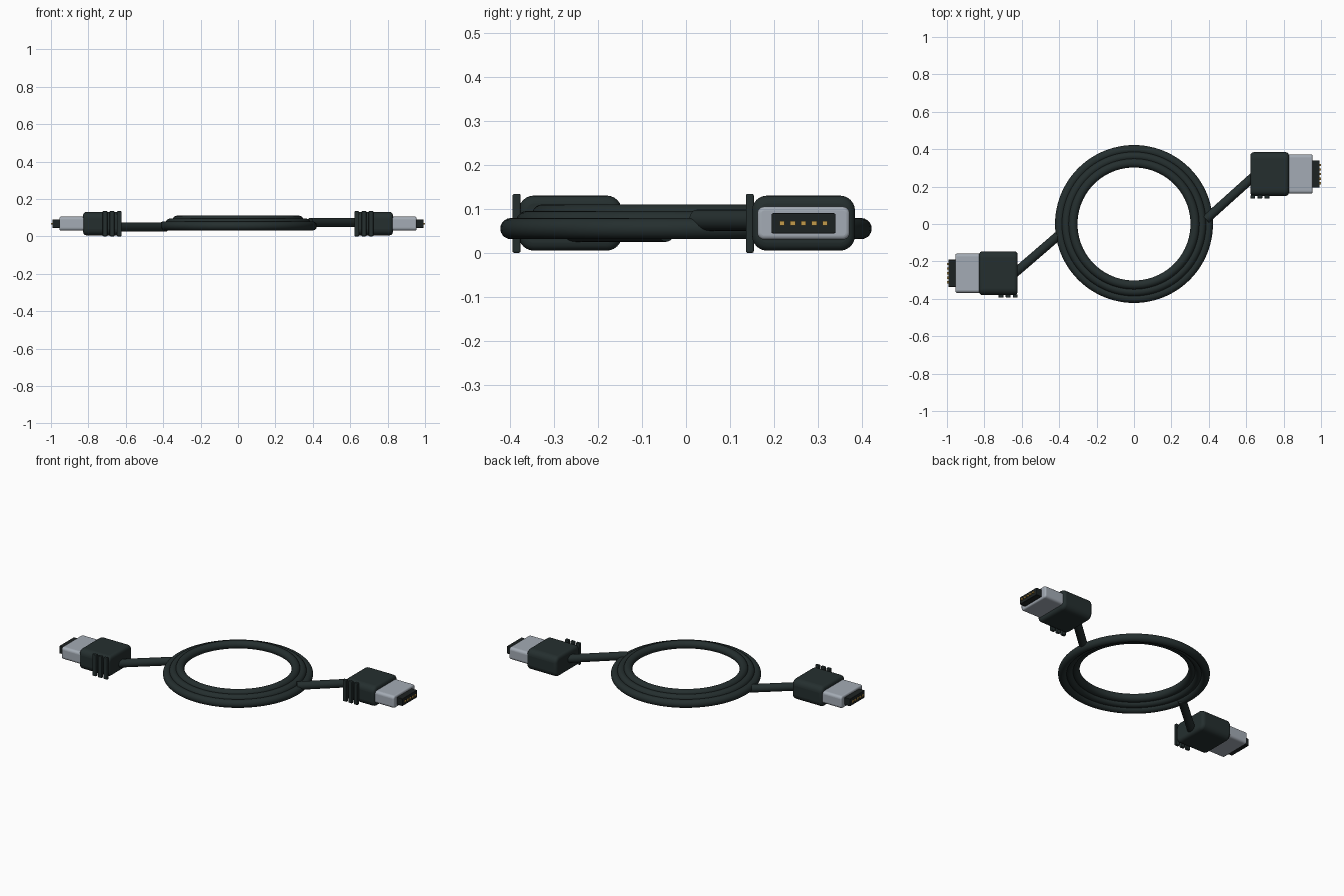
import bpy, math
from mathutils import Vector

cube = bpy.data.objects.get("Cube")
if cube:
    bpy.data.objects.remove(cube, do_unlink=True)


def material(name, rgb):
    m = bpy.data.materials.new(name)
    m.use_nodes = True
    m.diffuse_color = (*rgb, 1)
    m.node_tree.nodes["Principled BSDF"].inputs["Base Color"].default_value = (*rgb, 1)
    return m


RUBBER = material("dark rubber", (0.018, 0.028, 0.028))
SILVER = material("silver metal", (0.37, 0.41, 0.46))
PLASTIC = material("black plastic", (0.012, 0.016, 0.016))
GOLD = material("gold contact", (0.55, 0.33, 0.07))


def finish(obj, name, mat):
    obj.name = name
    obj.data.materials.append(mat)
    bpy.ops.object.shade_smooth_by_angle(angle=math.radians(40))


def box(name, lo, hi, mat, long_bevel=0.0, end_bevel=0.0):
    """Box along x: long_bevel rounds the cross-section, end_bevel the end rims."""
    lo, hi = Vector(lo), Vector(hi)
    bpy.ops.mesh.primitive_cube_add(size=1, location=(lo + hi) / 2)
    obj = bpy.context.object
    obj.scale = [abs(c) for c in hi - lo]
    bpy.ops.object.transform_apply(location=False, rotation=False, scale=True)
    if long_bevel:
        weights = obj.data.attributes.new("bevel_weight_edge", "FLOAT", "EDGE")
        for e in obj.data.edges:
            a, b = (obj.data.vertices[i].co for i in e.vertices)
            weights.data[e.index].value = 1.0 if abs(a.x - b.x) > 1e-4 else 0.0
        mod = obj.modifiers.new("rounded section", "BEVEL")
        mod.limit_method = "WEIGHT"
        mod.width, mod.segments = long_bevel, 6
    if end_bevel:
        mod = obj.modifiers.new("rounded rims", "BEVEL")
        mod.limit_method = "ANGLE"
        mod.angle_limit = math.radians(40)
        mod.width, mod.segments = end_bevel, 4
    finish(obj, name, mat)
    return obj


def rod(name, start, end, radius, mat):
    start, end = Vector(start), Vector(end)
    d = end - start
    bpy.ops.mesh.primitive_cylinder_add(vertices=24, radius=radius, depth=d.length,
                                        location=(start + end) / 2,
                                        rotation=d.to_track_quat("Z", "Y").to_euler())
    finish(bpy.context.object, name, mat)


# Coiled cable: three loops stacked upwards towards the middle
WIRE = 0.024
for name, radius, z in (("outer", 0.398, 0.056), ("middle", 0.362, 0.072), ("inner", 0.326, 0.087)):
    bpy.ops.mesh.primitive_torus_add(major_radius=radius, minor_radius=WIRE,
                                     major_segments=96, minor_segments=20, location=(0, 0, z))
    finish(bpy.context.object, name + "_cable_loop", RUBBER)


def connector(side, s, y):
    """Plug pointing along s * x, centred on y."""
    def part(name, x0, x1, half, z0, z1, mat, lb, eb, dy=0):
        return box(f"{side}_{name}", (s * x0, y + dy - half, z0), (s * x1, y + dy + half, z1), mat, lb, eb)

    part("housing", 0.622, 0.828, 0.117, 0.006, 0.131, RUBBER, 0.034, 0.018)
    part("metal_shell", 0.80, 0.955, 0.105, 0.031, 0.106, SILVER, 0.016, 0.009)
    part("contact_tongue", 0.94, 0.992, 0.073, 0.045, 0.091, PLASTIC, 0.004, 0.003)
    # Grip ribs on the front side
    for i in range(3):
        x = 0.622 + 0.038 * i
        part(f"grip_rib_{i + 1}", x, x + 0.026, 0.009, 0.001, 0.135, RUBBER, 0, 0.004, -0.122)
    # Contact pins
    for i in range(5):
        part(f"contact_pin_{i + 1}", 0.985, 1.0, 0.006, 0.063, 0.073, GOLD, 0, 0, 0.0245 * (i - 2))


connector("left", 1, 0.267)
connector("right", -1, -0.263)

# Cable leads from the coil into the plugs
rod("left_cable_lead", (0.385, 0.025, 0.075), (0.66, 0.272, 0.075), WIRE, RUBBER)
rod("right_cable_lead", (-0.385, -0.045, 0.050), (-0.66, -0.282, 0.050), WIRE, RUBBER)
